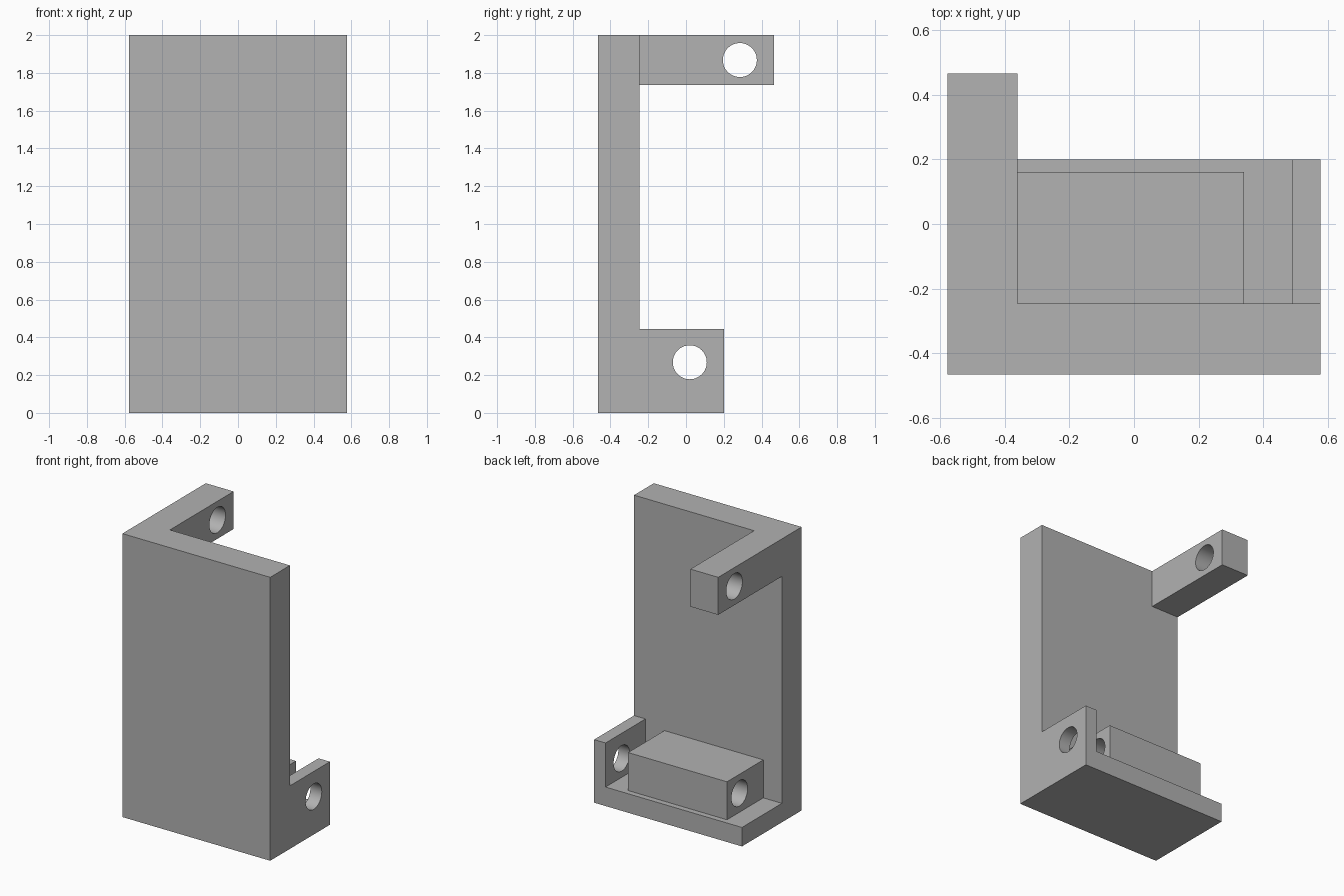
import bpy
import bmesh
import math
from mathutils import Matrix, Vector

if "Cube" in bpy.data.objects:
    bpy.data.objects.remove(bpy.data.objects["Cube"], do_unlink=True)

grey = bpy.data.materials.new("plain grey")
grey.use_nodes = True
grey.diffuse_color = (0.445, 0.445, 0.445, 1)
grey.node_tree.nodes["Principled BSDF"].inputs["Base Color"].default_value = grey.diffuse_color

# Shared extents
SIDE, FRONT, INNER, BACK = 0.577, -0.465, -0.245, 0.2
FLOOR = 0.134


def make_object(name, bm):
    mesh = bpy.data.meshes.new(name)
    bm.to_mesh(mesh)
    bm.free()
    mesh.materials.append(grey)
    obj = bpy.data.objects.new(name, mesh)
    bpy.context.collection.objects.link(obj)
    return obj


def box(name, low, high):
    low, high = Vector(low), Vector(high)
    bm = bmesh.new()
    bmesh.ops.create_cube(bm, size=1, matrix=Matrix.Translation((low + high) / 2)
                          @ Matrix.Diagonal((high - low).to_4d()))
    return make_object(name, bm)


def hole_cutter(name, y, z):
    bm = bmesh.new()
    bmesh.ops.create_cone(bm, cap_ends=True, segments=48, radius1=0.09, radius2=0.09, depth=3,
                          matrix=Matrix.Translation((0, y, z)) @ Matrix.Rotation(math.pi / 2, 4, 'Y'))
    return make_object(name, bm)


def combine(target, other, operation):
    mod = target.modifiers.new(operation.lower(), 'BOOLEAN')
    mod.operation, mod.solver, mod.object = operation, 'EXACT', other
    bpy.context.view_layer.objects.active = target
    bpy.ops.object.modifier_apply(modifier=mod.name)
    bpy.data.objects.remove(other, do_unlink=True)


# Upright plate, floor, side lug and top arm become one bracket
bracket = box("bracket", (-SIDE, FRONT, 0), (SIDE, INNER, 2))
parts = [
    box("floor", (-SIDE, INNER - 0.05, 0), (SIDE, BACK, FLOOR)),
    box("side_lug", (0.488, INNER - 0.05, 0), (SIDE, BACK, 0.445)),
    box("top_arm", (-SIDE, INNER - 0.05, 1.735), (-0.36, 0.465, 2)),
    box("pivot_block", (-0.432, INNER - 0.05, FLOOR - 0.05), (0.34, 0.16, 0.402)),
]
for part in parts:
    combine(bracket, part, 'UNION')

# Pin holes through the arm, the lug and the block
for name, y, z in (("arm_hole", 0.285, 1.868), ("pivot_hole", 0.02, 0.268)):
    combine(bracket, hole_cutter(name, y, z), 'DIFFERENCE')

# Merge flat neighbouring faces and smooth only the holes
bm = bmesh.new()
bm.from_mesh(bracket.data)
bmesh.ops.remove_doubles(bm, verts=bm.verts, dist=0.0001)
bmesh.ops.dissolve_limit(bm, angle_limit=math.radians(1), verts=bm.verts, edges=bm.edges)
bm.to_mesh(bracket.data)
bm.free()
bpy.ops.object.select_all(action='DESELECT')
bracket.select_set(True)
bpy.context.view_layer.objects.active = bracket
bpy.ops.object.shade_smooth_by_angle(angle=math.radians(30))
